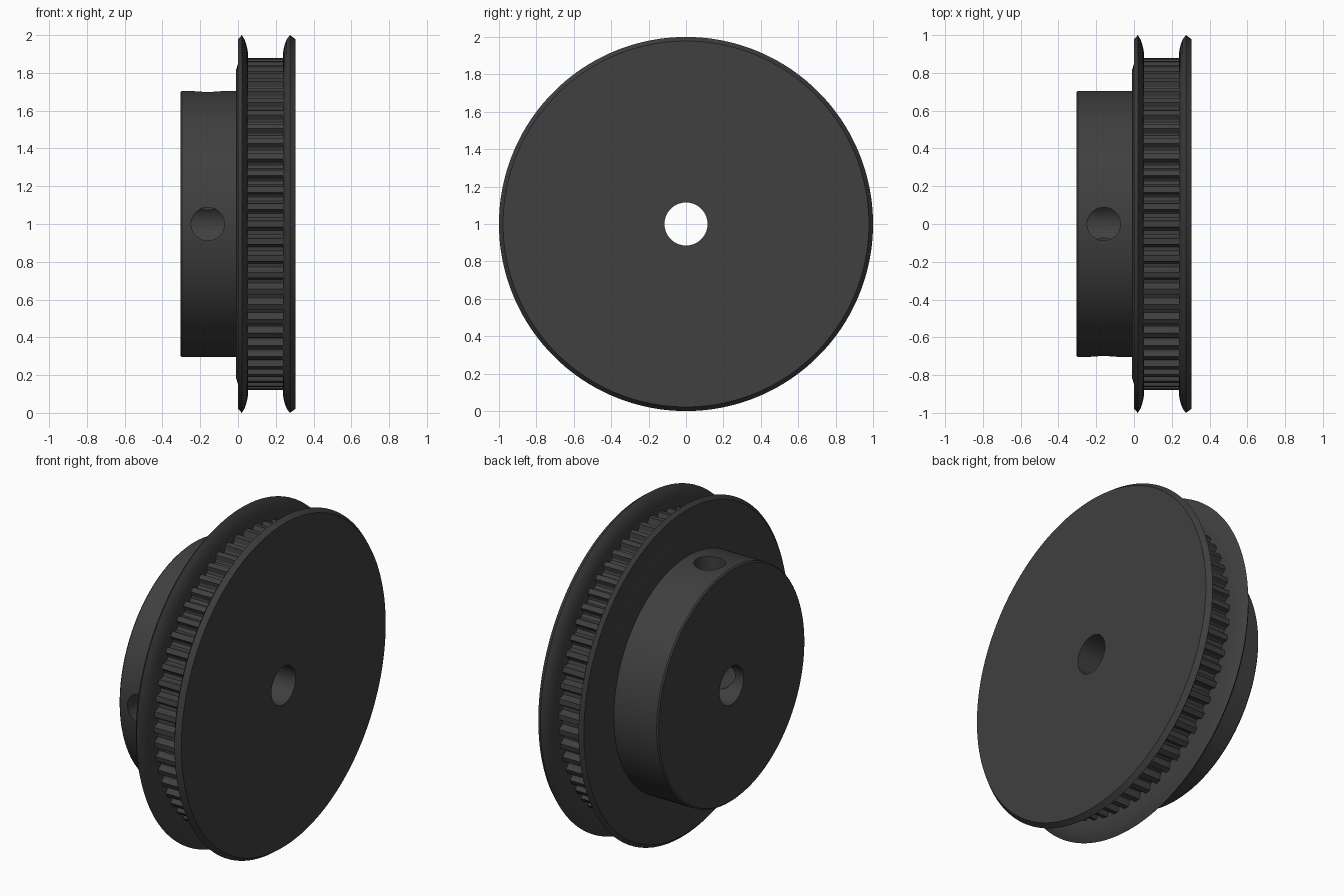
import bpy, bmesh, math

if "Cube" in bpy.data.objects:
    bpy.data.objects.remove(bpy.data.objects["Cube"])

TEETH = 60
AXIS_Z = 1.0

# One belt tooth: (fraction of pitch, depth below the tooth top)
TOOTH = [(-0.17, 0), (0.17, 0), (0.22, 0.012), (0.28, 0.028),
         (0.38, 0.036), (0.62, 0.036), (0.72, 0.028), (0.78, 0.012)]

# Cross-section of the pulley: (x along the axle, radius, toothed?)
PROFILE = [
    # bore
    (0.305, 0.115, 0), (-0.305, 0.115, 0),
    # hub with a softened rim
    (-0.305, 0.697, 0), (-0.297, 0.705, 0), (-0.01, 0.705, 0),
    # raised seat beside the flange
    (-0.01, 0.815, 0), (0.0, 0.85, 0),
    # left flange
    (0.0, 0.978, 0), (0.02, 1.0, 0), (0.034, 0.978, 0), (0.044, 0.95, 0),
    (0.051, 0.92, 0), (0.053, 0.895, 0),
    # toothed belt track
    (0.053, 0.88, 1), (0.238, 0.88, 1),
    # right flange
    (0.238, 0.895, 0), (0.240, 0.92, 0), (0.247, 0.95, 0), (0.258, 0.978, 0),
    (0.275, 1.0, 0), (0.305, 0.978, 0),
]


def build_pulley():
    bm = bmesh.new()
    rings = []
    for t in range(TEETH):
        for frac, depth in TOOTH:
            a = 2 * math.pi * (t + frac) / TEETH
            ring = []
            for x, r, toothed in PROFILE:
                r -= depth * toothed
                ring.append(bm.verts.new((x, r * math.cos(a), r * math.sin(a))))
            rings.append(ring)
    n = len(PROFILE)
    for i, ring in enumerate(rings):
        nxt = rings[(i + 1) % len(rings)]
        for j in range(n):
            k = (j + 1) % n
            bm.faces.new((ring[j], ring[k], nxt[k], nxt[j]))
    bmesh.ops.recalc_face_normals(bm, faces=bm.faces)
    mesh = bpy.data.meshes.new("timing_pulley")
    bm.to_mesh(mesh)
    bm.free()
    obj = bpy.data.objects.new("timing_pulley", mesh)
    obj.location.z = AXIS_Z
    bpy.context.collection.objects.link(obj)
    return obj


def drill(obj, name, location, rotation):
    bpy.ops.mesh.primitive_cylinder_add(vertices=48, radius=0.088, depth=0.9,
                                        location=location, rotation=rotation)
    cutter = bpy.context.object
    cutter.name = name
    cutter.hide_render = True
    mod = obj.modifiers.new(name, 'BOOLEAN')
    mod.operation = 'DIFFERENCE'
    mod.solver = 'EXACT'
    mod.object = cutter
    bpy.ops.object.select_all(action='DESELECT')
    bpy.context.view_layer.objects.active = obj
    obj.select_set(True)
    bpy.ops.object.modifier_apply(modifier=mod.name)
    bpy.data.objects.remove(cutter)


pulley = build_pulley()

# Set-screw holes from the hub surface into the bore: front and top
drill(pulley, "front_screw_hole", (-0.16, -0.45, AXIS_Z), (math.pi / 2, 0, 0))
drill(pulley, "top_screw_hole", (-0.16, 0, AXIS_Z + 0.45), (0, 0, 0))

# Dark metal finish
mat = bpy.data.materials.new("dark_metal")
mat.diffuse_color = (0.05, 0.05, 0.05, 1)
mat.use_nodes = True
mat.node_tree.nodes["Principled BSDF"].inputs["Base Color"].default_value = mat.diffuse_color
pulley.data.materials.clear()
pulley.data.materials.append(mat)

bpy.ops.object.shade_smooth_by_angle(angle=math.radians(28))
